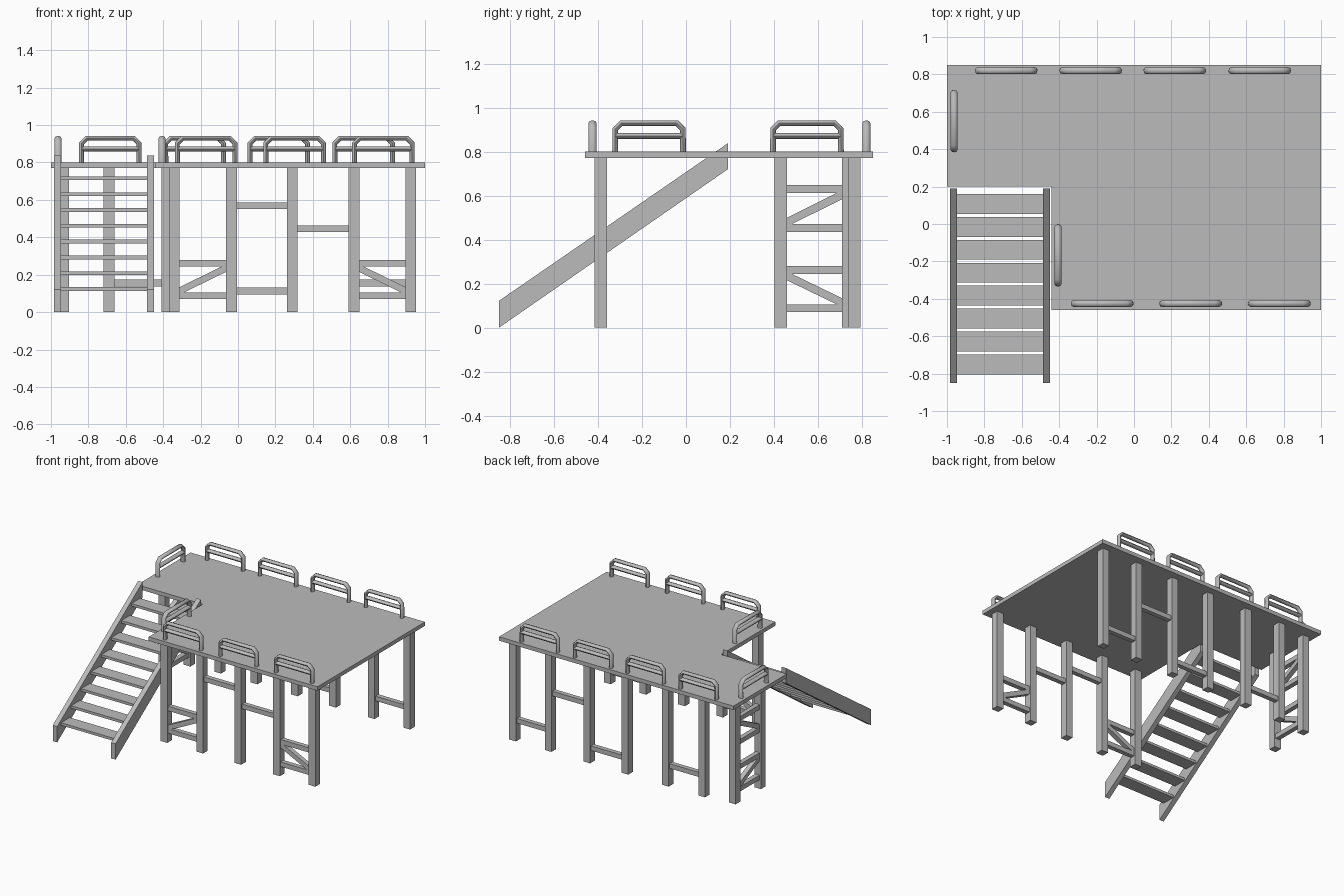
import bpy, bmesh
from math import atan2, hypot, radians
from mathutils import Matrix, Vector

cube = bpy.data.objects.get("Cube")
if cube:
    bpy.data.objects.remove(cube, do_unlink=True)

grey = bpy.data.materials.new("plain grey")
grey.use_nodes = True
colour = (0.5, 0.5, 0.5, 1)
grey.diffuse_color = colour
grey.node_tree.nodes["Principled BSDF"].inputs["Base Color"].default_value = colour


def link(name, data):
    data.materials.append(grey)
    obj = bpy.data.objects.new(name, data)
    bpy.context.collection.objects.link(obj)
    return obj


def box(name, centre, size, rotation=None):
    bm = bmesh.new()
    bmesh.ops.create_cube(bm, size=1, matrix=Matrix.Diagonal((*size, 1)))
    mesh = bpy.data.meshes.new(name)
    bm.to_mesh(mesh)
    bm.free()
    obj = link(name, mesh)
    obj.location = centre
    if rotation:
        obj.rotation_euler = rotation
    return obj


def prism(name, outline, offset):
    """Extrude a flat outline by an offset vector."""
    bm = bmesh.new()
    face = bm.faces.new([bm.verts.new(p) for p in outline])
    moved = bmesh.ops.extrude_face_region(bm, geom=[face])["geom"]
    verts = [v for v in moved if isinstance(v, bmesh.types.BMVert)]
    bmesh.ops.translate(bm, verts=verts, vec=Vector(offset))
    bmesh.ops.recalc_face_normals(bm, faces=bm.faces)
    mesh = bpy.data.meshes.new(name)
    bm.to_mesh(mesh)
    bm.free()
    return link(name, mesh)


# L-shaped deck
DECK_Z, DECK_T = 0.80, 0.03
corners = [(-1, 0.2), (-0.44, 0.2), (-0.44, -0.46), (1, -0.46), (1, 0.85), (-1, 0.85)]
prism("deck", [(x, y, DECK_Z - DECK_T) for x, y in corners], (0, 0, DECK_T))

# Posts
POST = 0.057
FRONT_Y, BACK_Y, CORNER_Y, SIDE_Y, SIDE_X = -0.388, 0.766, 0.738, 0.43, -0.932
SHARED = [-0.035, 0.29, 0.62, 0.923]


def post(name, x, y):
    top = DECK_Z - DECK_T
    box(name, (x, y, top / 2), (POST, POST, top))


for x in [-0.34] + SHARED:
    post("front_post", x, FRONT_Y)
for x in [-0.69, -0.38] + SHARED:
    post("back_post", x, BACK_Y)
post("corner_post", SIDE_X, CORNER_Y)
post("side_post", SIDE_X, SIDE_Y)

# Braces between neighbouring posts
BAR = 0.036


def brace(name, a, b, z1, z2, fixed, axis="x"):
    """Bar from a to b along the axis; slopes when z1 and z2 differ."""
    run, rise = b - a, z2 - z1
    mid, z, length = (a + b) / 2, (z1 + z2) / 2, hypot(run, rise)
    tilt = atan2(rise, run)
    if axis == "x":
        box(name, (mid, fixed, z), (length, BAR, BAR), (0, -tilt, 0))
    else:
        box(name, (fixed, mid, z), (BAR, length, BAR), (tilt, 0, 0))


def braced_panel(name, a, b, low, high, rising, fixed, axis="x"):
    """Two level bars and a diagonal."""
    for z in (low, high):
        brace(name + "_bar", a, b, z, z, fixed, axis)
    ends = (low + 0.012, high - 0.012) if rising else (high - 0.012, low + 0.012)
    brace(name + "_diagonal", a, b, *ends, fixed, axis)


braced_panel("front_right_brace", -0.34, -0.035, 0.088, 0.261, True, FRONT_Y)
braced_panel("front_left_brace", 0.62, 0.923, 0.088, 0.261, False, FRONT_Y)
braced_panel("side_lower_brace", SIDE_Y, CORNER_Y, 0.088, 0.261, False, SIDE_X, "y")
braced_panel("side_upper_brace", SIDE_Y, CORNER_Y, 0.453, 0.63, True, SIDE_X, "y")
for a, b, z in [(-0.035, 0.29, 0.568), (0.29, 0.62, 0.446)]:
    brace("front_crossbar", a, b, z, z, FRONT_Y)
for a, b, z in [(-0.69, -0.38, 0.155), (-0.035, 0.29, 0.113),
                (0.29, 0.62, 0.446), (0.62, 0.923, 0.155)]:
    brace("back_crossbar", a, b, z, z, BACK_Y)

# Staircase: two stringers and eight treads
slope = [(-0.85, 0), (0.19, 0.72), (0.19, 0.838), (-0.85, 0.122)]
for x in (-0.985, -0.487):
    prism("stair_stringer", [(x, y, z) for y, z in slope], (0.038, 0, 0))
for i in range(8):
    box("stair_tread", (-0.717, 0.107 - 0.1225 * i, 0.715 - 0.0845 * i),
        (0.48, 0.106, 0.02))

# Tubular guard rails
TUBE, HALF, CUT = 0.0135, 0.154, 0.028
RAIL_TOP = 0.93


def rail_mesh():
    curve = bpy.data.curves.new("rail_path", "CURVE")
    curve.dimensions = "3D"
    curve.bevel_depth, curve.bevel_resolution = TUBE, 2
    curve.use_fill_caps = True
    half = [(HALF, DECK_Z - 0.01), (HALF, RAIL_TOP - CUT), (HALF - CUT, RAIL_TOP)]
    hoop = half + [(-x, z) for x, z in reversed(half)]
    for path in (hoop, [(-HALF, 0.872), (HALF, 0.872)]):
        spline = curve.splines.new("POLY")
        spline.points.add(len(path) - 1)
        for point, (x, z) in zip(spline.points, path):
            point.co = (x, 0, z, 1)
    helper = bpy.data.objects.new("rail_helper", curve)
    bpy.context.collection.objects.link(helper)
    bpy.context.view_layer.update()
    graph = bpy.context.evaluated_depsgraph_get()
    mesh = bpy.data.meshes.new_from_object(helper.evaluated_get(graph))
    bpy.data.objects.remove(helper, do_unlink=True)
    # Tubes are a little wider than they are tall
    mesh.transform(Matrix.Diagonal((1, 1.35, 1, 1)))
    mesh.materials.clear()
    return mesh


base = rail_mesh()
rails = [("back_rail", x, 0.82, 0) for x in (-0.683, -0.232, 0.218, 0.672)]
rails += [("front_rail", x, -0.425, 0) for x in (-0.17, 0.303, 0.777)]
rails += [("side_rail", -0.962, 0.55, 90), ("stair_rail", -0.406, -0.168, 90)]
for name, x, y, turn in rails:
    rail = link(name, base.copy())
    rail.location = (x, y, 0)
    rail.rotation_euler.z = radians(turn)
    bpy.ops.object.select_all(action="DESELECT")
    rail.select_set(True)
    bpy.context.view_layer.objects.active = rail
    bpy.ops.object.shade_smooth_by_angle(angle=radians(50))
